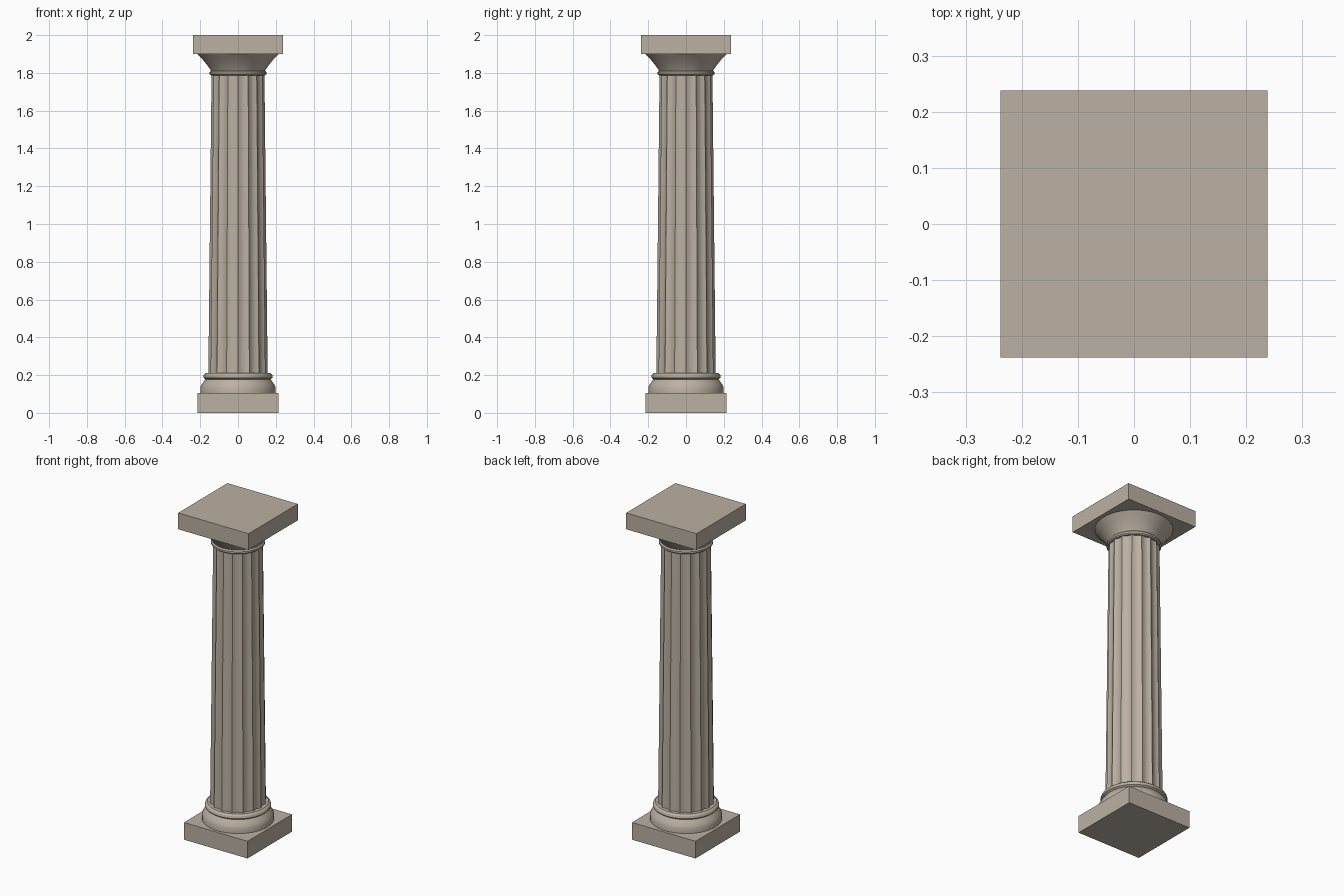
import bpy, bmesh, math

if "Cube" in bpy.data.objects:
    bpy.data.objects.remove(bpy.data.objects["Cube"])

# One pale stone colour
stone = bpy.data.materials.new("pale stone")
stone.diffuse_color = (0.50, 0.44, 0.365, 1)
stone.use_nodes = True
stone.node_tree.nodes["Principled BSDF"].inputs["Base Color"].default_value = stone.diffuse_color


def finish(bm, name, smooth=True):
    bmesh.ops.recalc_face_normals(bm, faces=bm.faces)
    me = bpy.data.meshes.new(name)
    bm.to_mesh(me)
    bm.free()
    me.materials.append(stone)
    ob = bpy.data.objects.new(name, me)
    bpy.context.collection.objects.link(ob)
    if smooth:
        bpy.ops.object.select_all(action='DESELECT')
        bpy.context.view_layer.objects.active = ob
        ob.select_set(True)
        bpy.ops.object.shade_smooth_by_angle(angle=math.radians(28))
    return ob


def slab(name, half, z0, z1):
    bm = bmesh.new()
    bmesh.ops.create_cube(bm, size=1)
    for v in bm.verts:
        v.co = (v.co.x * 2 * half, v.co.y * 2 * half, z0 + (v.co.z + 0.5) * (z1 - z0))
    finish(bm, name, False)


def loft(name, rings):
    """Bridge a stack of closed rings and cap both ends."""
    bm = bmesh.new()
    rows = [[bm.verts.new(p) for p in r] for r in rings]
    n = len(rows[0])
    for a, b in zip(rows, rows[1:]):
        for i in range(n):
            j = (i + 1) % n
            bm.faces.new((a[i], a[j], b[j], b[i]))
    bm.faces.new(rows[0][::-1])
    bm.faces.new(rows[-1])
    finish(bm, name)


def turned(name, profile, n=48):
    loft(name, [[(r * math.cos(math.tau * i / n), r * math.sin(math.tau * i / n), z)
                 for i in range(n)] for r, z in profile])


def fluted_ring(radius, z, flutes=16, seg=6, depth=0.07):
    # Scalloped hollows meeting at sharp ridges
    pts = []
    for i in range(flutes * seg):
        t = (i % seg) / seg
        r = radius * (1 - depth * 4 * t * (1 - t))
        a = math.tau * i / (flutes * seg)
        pts.append((r * math.cos(a), r * math.sin(a), z))
    return pts


# Square slabs at foot and top
slab("plinth", 0.215, 0, 0.105)
slab("abacus", 0.238, 1.9, 2.0)

# Round base mouldings
turned("base_moulding", [(0.199, 0.105), (0.199, 0.135), (0.192, 0.15), (0.180, 0.168),
                         (0.172, 0.178), (0.182, 0.185), (0.184, 0.192), (0.181, 0.202),
                         (0.170, 0.211)])

# Tapered fluted shaft
loft("fluted_shaft", [fluted_ring(0.157 - 0.017 * t, 0.205 + 1.59 * t)
                      for t in (0, 0.25, 0.5, 0.75, 1)])

# Neck ring and flared capital
turned("neck_ring", [(0.143, 1.787), (0.150, 1.793), (0.150, 1.804), (0.143, 1.811)])
turned("capital_flare", [(0.142, 1.81), (0.148, 1.82), (0.162, 1.84), (0.182, 1.865),
                         (0.202, 1.886), (0.215, 1.9)])
